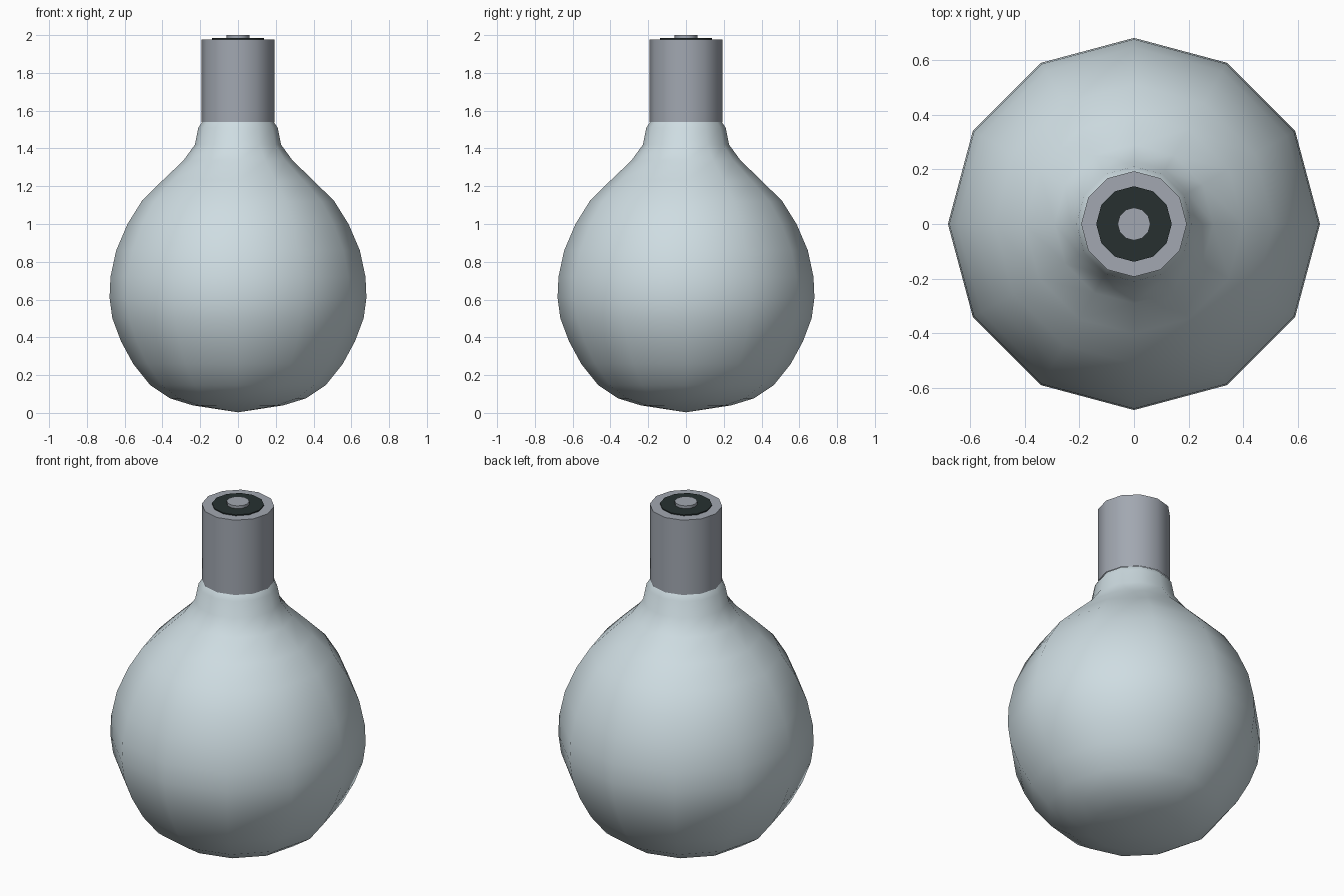
import bpy, bmesh, math

if "Cube" in bpy.data.objects:
    bpy.data.objects.remove(bpy.data.objects["Cube"])

SIDES = 12


def material(name, color):
    m = bpy.data.materials.new(name)
    m.diffuse_color = (*color, 1)
    m.use_nodes = True
    m.node_tree.nodes["Principled BSDF"].inputs["Base Color"].default_value = m.diffuse_color
    return m


def lathe(name, profile, mat, angle=35):
    """Revolve (radius, z) points, listed bottom to top, around z."""
    bm = bmesh.new()
    rings = []
    for r, z in profile:
        if r == 0:
            rings.append([bm.verts.new((0, 0, z))] * SIDES)
        else:
            rings.append([bm.verts.new((r * math.cos(2 * math.pi * i / SIDES),
                                        r * math.sin(2 * math.pi * i / SIDES), z))
                          for i in range(SIDES)])
    for low, high in zip(rings, rings[1:]):
        for i in range(SIDES):
            j = (i + 1) % SIDES
            bm.faces.new(list(dict.fromkeys((low[i], low[j], high[j], high[i]))))
    bmesh.ops.recalc_face_normals(bm, faces=bm.faces)
    me = bpy.data.meshes.new(name)
    bm.to_mesh(me)
    bm.free()
    me.materials.append(mat)
    ob = bpy.data.objects.new(name, me)
    bpy.context.collection.objects.link(ob)
    bpy.ops.object.select_all(action='DESELECT')
    ob.select_set(True)
    bpy.context.view_layer.objects.active = ob
    bpy.ops.object.shade_smooth_by_angle(angle=math.radians(angle))
    return ob


glass = material("glass", (0.62, 0.72, 0.76))
metal = material("metal", (0.36, 0.39, 0.44))
dark = material("insulator", (0.02, 0.03, 0.03))

# Glass envelope
lathe("glass_bulb", [(0, 0.003), (0.24, 0.04), (0.36, 0.077), (0.465, 0.147),
                     (0.555, 0.26), (0.62, 0.38), (0.665, 0.50), (0.68, 0.61),
                     (0.675, 0.72), (0.645, 0.86), (0.585, 1.00), (0.51, 1.12),
                     (0.40, 1.23), (0.29, 1.335), (0.228, 1.42), (0.21, 1.51),
                     (0.19, 1.54)], glass, 60)

# Metal cap, insulating disc and end contact
lathe("metal_cap", [(0.193, 1.54), (0.193, 1.978), (0.138, 1.978)], metal)
lathe("insulator_disc", [(0.138, 1.975), (0.138, 1.984), (0.06, 1.984)], dark)
lathe("end_contact", [(0.06, 1.975), (0.06, 2.0), (0, 2.0)], metal)
